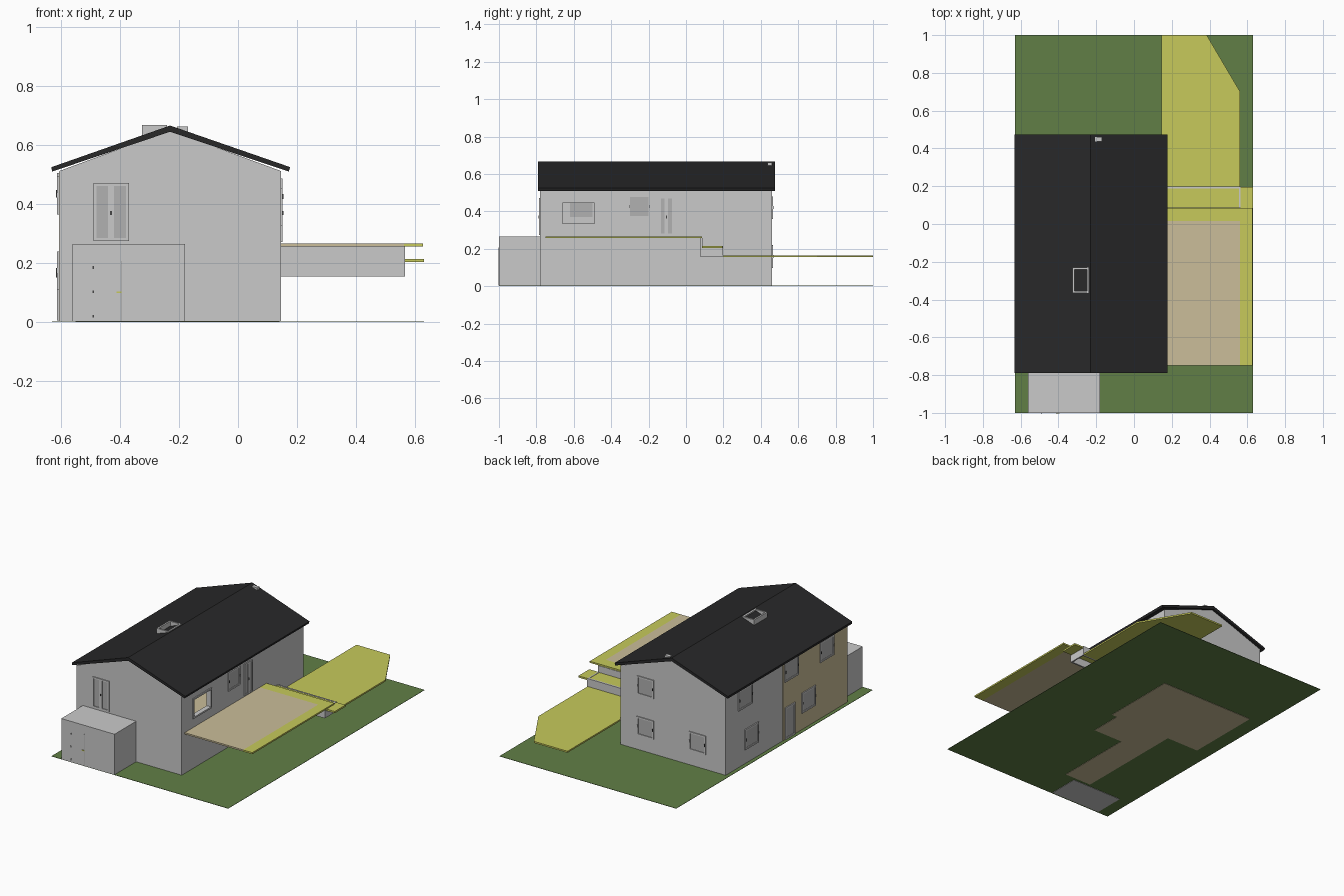
import bpy, bmesh

if "Cube" in bpy.data.objects:
    bpy.data.objects.remove(bpy.data.objects["Cube"])

def mat(name, rgb):
    m = bpy.data.materials.new(name)
    m.diffuse_color = (*rgb, 1)
    m.use_nodes = True
    m.node_tree.nodes["Principled BSDF"].inputs["Base Color"].default_value = m.diffuse_color
    return m

WALL = mat("wall_grey", (0.59, 0.59, 0.59))
GLASS = mat("pane_grey", (0.44, 0.44, 0.44))
ROOF = mat("roof_black", (0.021, 0.021, 0.022))
YELLOW = mat("terrace_yellow", (0.57, 0.59, 0.105))
TAN = mat("tan", (0.597, 0.515, 0.32))
GREEN = mat("lawn_green", (0.12, 0.212, 0.061))
DARK = mat("fitting_dark", (0.06, 0.06, 0.06))


def prism(name, pts, axis, a, b, material):
    """Extrude a 2D outline along axis from a to b."""
    def place(p, t):
        return {'x': (t, p[0], p[1]), 'y': (p[0], t, p[1]), 'z': (p[0], p[1], t)}[axis]
    bm = bmesh.new()
    lo = [bm.verts.new(place(p, a)) for p in pts]
    hi = [bm.verts.new(place(p, b)) for p in pts]
    bm.faces.new(lo)
    bm.faces.new(hi)
    n = len(pts)
    for i in range(n):
        j = (i + 1) % n
        bm.faces.new((lo[i], lo[j], hi[j], hi[i]))
    bmesh.ops.recalc_face_normals(bm, faces=bm.faces)
    me = bpy.data.meshes.new(name)
    bm.to_mesh(me)
    bm.free()
    me.materials.append(material)
    ob = bpy.data.objects.new(name, me)
    bpy.context.collection.objects.link(ob)
    return ob


def box(name, x0, x1, y0, y1, z0, z1, material):
    return prism(name, [(x0, y0), (x1, y0), (x1, y1), (x0, y1)], 'z', z0, z1, material)


def cut(target, cutter):
    m = target.modifiers.new("cut", 'BOOLEAN')
    m.operation = 'DIFFERENCE'
    m.solver = 'EXACT'
    m.object = cutter
    bpy.context.view_layer.objects.active = target
    bpy.ops.object.modifier_apply(modifier=m.name)
    bpy.data.objects.remove(cutter)


# wall name: (axis, plane coordinate, outward sign)
SIDES = {'front': ('y', -0.78, -1), 'back': ('y', 0.46, 1),
         'left': ('x', -0.607, -1), 'right': ('x', 0.145, 1)}


def plate(name, side, u0, u1, z0, z1, out, material):
    axis, p, s = SIDES[side]
    a, b = sorted((p - s * 0.002, p + s * out))
    return prism(name, [(u0, z0), (u1, z0), (u1, z1), (u0, z1)], axis, a, b, material)


def frame(name, side, u0, u1, z0, z1, w=0.01):
    plate(name + "_bottom", side, u0, u1, z0, z0 + w, 0.006, WALL)
    plate(name + "_top", side, u0, u1, z1 - w, z1, 0.006, WALL)
    plate(name + "_side_a", side, u0, u0 + w, z0 + w, z1 - w, 0.006, WALL)
    plate(name + "_side_b", side, u1 - w, u1, z0 + w, z1 - w, 0.006, WALL)


def window(name, side, u0, u1, z0, z1, handle=True):
    frame(name + "_frame", side, u0, u1, z0, z1)
    plate(name + "_pane", side, u0 + 0.01, u1 - 0.01, z0 + 0.01, z1 - 0.01, 0.002, GLASS)
    if handle:
        zc = (z0 + z1) / 2
        for u in (u0 + 0.004, u1 - 0.008):
            plate(name + "_fitting", side, u, u + 0.004, zc - 0.008, zc + 0.008, 0.009, DARK)


# lawn, with the floors that show on its underside
box("lawn", -0.63, 0.63, -1, 1, 0.002, 0.004, GREEN)
box("floor_back", -0.53, 0.14, -0.04, 0.455, 0, 0.003, TAN)
box("floor_side", -0.11, 0.10, -0.25, -0.04, 0, 0.003, TAN)
box("floor_hall", -0.30, -0.11, -0.77, -0.04, 0, 0.003, TAN)
box("floor_porch", -0.55, -0.19, -0.99, -0.79, 0, 0.003, WALL)

# house body with an upper front room behind an open window
house = prism("house_walls", [(-0.605, 0.003), (0.145, 0.003), (0.145, 0.512), (-0.23, 0.65), (-0.605, 0.512)],
              'y', -0.78, 0.46, WALL)
cut(house, box("room_cutter", -0.575, 0.12, -0.75, -0.20, 0.262, 0.50, WALL))
cut(house, box("window_cutter", 0.10, 0.20, -0.66, -0.49, 0.335, 0.445, WALL))
box("room_floor", -0.575, 0.12, -0.75, -0.20, 0.261, 0.268, TAN)
box("room_far_pane", -0.576, -0.573, -0.62, -0.50, 0.37, 0.45, GLASS)
frame("open_window_frame", 'right', -0.67, -0.48, 0.325, 0.455)
box("tan_cladding", -0.607, -0.604, -0.78, -0.12, 0.004, 0.51, TAN)

# gabled roof
prism("roof", [(-0.63, 0.510), (-0.23, 0.645), (0.172, 0.510), (0.177, 0.525), (-0.23, 0.666), (-0.632, 0.525)],
      'y', -0.79, 0.475, ROOF)
# roof hatch: open box frame with a level top
for i, (x0, x1, y0, y1) in enumerate([(-0.325, -0.315, -0.365, -0.23), (-0.25, -0.24, -0.365, -0.23),
                                      (-0.315, -0.25, -0.365, -0.355), (-0.315, -0.25, -0.24, -0.23)]):
    box("hatch_side_%d" % i, x0, x1, y0, y1, 0.62, 0.667, WALL)
box("roof_vent", -0.207, -0.17, 0.437, 0.46, 0.64, 0.662, WALL)

# front porch block with its door
box("porch", -0.56, -0.18, -1, -0.78, 0.003, 0.265, WALL)
box("porch_door_edge", -0.397, -0.393, -1.0015, -0.999, 0.004, 0.208, GLASS)
box("porch_door_handle", -0.412, -0.394, -1.003, -0.999, 0.098, 0.104, YELLOW)
for z in (0.02, 0.103, 0.185):
    box("porch_hinge", -0.492, -0.487, -1.002, -0.999, z - 0.005, z + 0.005, DARK)

# front balcony door and right side openings
for side, name, u0, u1, z0, z1 in [('front', "balcony_door", -0.49, -0.37, 0.275, 0.472),
                                   ('right', "terrace_door", -0.145, -0.065, 0.272, 0.478)]:
    mid = (u0 + u1) / 2
    window(name + "_leaf_a", side, u0, mid, z0, z1, False)
    window(name + "_leaf_b", side, mid, u1, z0, z1, False)
    plate(name + "_handle", side, mid - 0.003, mid + 0.003, 0.363, 0.377, 0.009, DARK)
window("right_window", 'right', -0.31, -0.19, 0.365, 0.487)

# left and back windows
for i, (y, z) in enumerate([(0.265, 0.435), (0.20, 0.16), (-0.205, 0.44), (-0.38, 0.175), (-0.566, 0.43)]):
    window("left_window_%d" % i, 'left', y - 0.07, y + 0.07, z - 0.065, z + 0.065)
window("left_door", 'left', -0.24, -0.14, 0.006, 0.21, False)
for i, (x, z) in enumerate([(-0.034, 0.42), (-0.034, 0.158), (-0.405, 0.16)]):
    window("back_window_%d" % i, 'back', x - 0.06, x + 0.06, z - 0.06, z + 0.06)

# stepped terrace: tan deck, yellow border, middle step, lower path
box("upper_deck", 0.145, 0.562, -0.75, 0.015, 0.257, 0.267, TAN)
prism("upper_border", [(0.562, -0.75), (0.627, -0.75), (0.627, 0.085), (0.145, 0.085), (0.145, 0.015), (0.562, 0.015)],
      'z', 0.257, 0.267, YELLOW)
box("middle_step", 0.145, 0.63, 0.085, 0.195, 0.203, 0.214, YELLOW)
prism("lower_path", [(0.145, 0.195), (0.562, 0.195), (0.562, 0.70), (0.385, 1.0), (0.145, 1.0)],
      'z', 0.155, 0.165, YELLOW)
# riser walls
box("upper_riser", 0.145, 0.565, 0.078, 0.088, 0.155, 0.257, WALL)
box("lower_riser", 0.145, 0.565, 0.188, 0.199, 0.155, 0.216, WALL)
box("side_riser", 0.557, 0.565, 0.088, 0.188, 0.155, 0.216, WALL)
